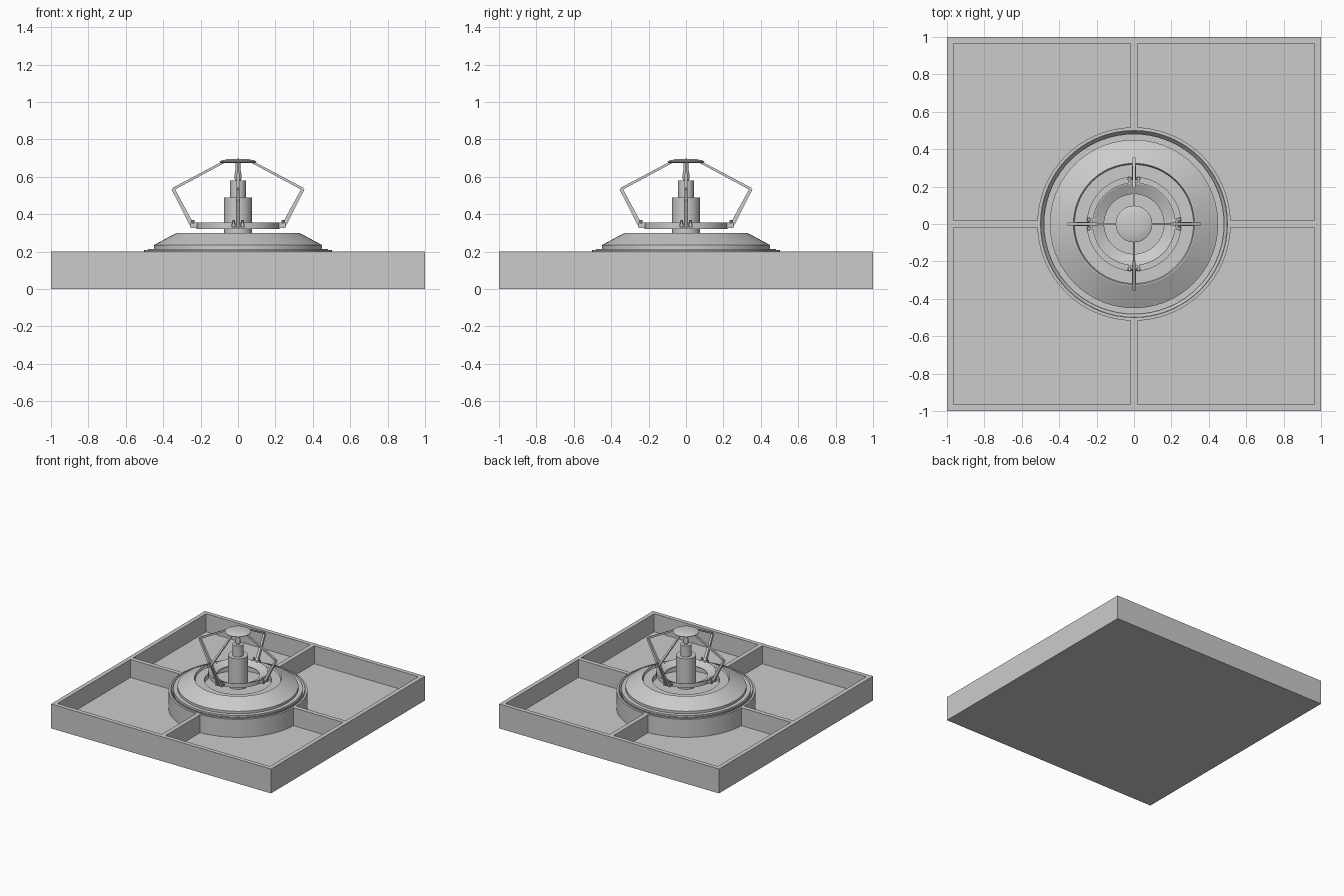
import bpy, bmesh, math
from mathutils import Vector, Matrix

cube = bpy.data.objects.get("Cube")
if cube:
    bpy.data.objects.remove(cube, do_unlink=True)

GREY = (0.6, 0.6, 0.6, 1)
grey = bpy.data.materials.new("plain_grey")
grey.use_nodes = True
grey.diffuse_color = GREY
grey.node_tree.nodes["Principled BSDF"].inputs["Base Color"].default_value = GREY


def finish(name, bm, smooth=False):
    """Turn a bmesh into a named grey object."""
    bmesh.ops.recalc_face_normals(bm, faces=bm.faces)
    mesh = bpy.data.meshes.new(name)
    bm.to_mesh(mesh)
    bm.free()
    mesh.materials.append(grey)
    obj = bpy.data.objects.new(name, mesh)
    bpy.context.collection.objects.link(obj)
    if smooth:
        bpy.ops.object.select_all(action="DESELECT")
        obj.select_set(True)
        bpy.context.view_layer.objects.active = obj
        bpy.ops.object.shade_smooth_by_angle(angle=math.radians(25))
    return obj


def lathe(name, profile, steps=72):
    """Revolve (radius, height) points about z."""
    bm = bmesh.new()
    verts = [bm.verts.new((r, 0, z)) for r, z in profile]
    edges = [bm.edges.new(pair) for pair in zip(verts, verts[1:])]
    bmesh.ops.spin(bm, geom=verts + edges, cent=(0, 0, 0), axis=(0, 0, 1),
                   angle=math.tau, steps=steps, use_duplicate=False)
    bmesh.ops.remove_doubles(bm, verts=bm.verts, dist=0.0001)
    return finish(name, bm, True)


def add_box(bm, low, high):
    low, high = Vector(low), Vector(high)
    bmesh.ops.create_cube(bm, size=1, matrix=Matrix.Translation((low + high) / 2)
                          @ Matrix.Diagonal((*(high - low), 1)))


def add_rod(bm, start, end, r1, r2, sides=10):
    """Tapered rod between two points, with flats facing sideways."""
    start, end = Vector(start), Vector(end)
    span = end - start
    turn = span.to_track_quat("Z", "Y").to_matrix().to_4x4()
    turn = turn @ Matrix.Rotation(math.pi / sides, 4, "Z")
    bmesh.ops.create_cone(bm, cap_ends=True, segments=sides, radius1=r1, radius2=r2,
                          depth=span.length,
                          matrix=Matrix.Translation((start + end) / 2) @ turn)


# Square tray: floor, outer walls and cross ribs
FLOOR, RIM, INNER, RIB = 0.052, 0.2, 0.965, 0.018
bm = bmesh.new()
add_box(bm, (-1, -1, 0), (1, 1, FLOOR))
for s in (-1, 1):
    a, b = sorted((s, s * INNER))
    add_box(bm, (a, -1, FLOOR), (b, 1, RIM))
    add_box(bm, (-INNER, a, FLOOR), (INNER, b, RIM))
    a, b = sorted((s * 0.51, s * INNER))
    add_box(bm, (a, -RIB, FLOOR), (b, RIB, RIM))
    add_box(bm, (-RIB, a, FLOOR), (RIB, b, RIM))
finish("tray", bm)

# Round drum with grooved rim, sloped dome and recessed centre
lathe("drum_and_dome", [
    (0.517, FLOOR), (0.517, 0.2), (0.502, 0.2), (0.502, 0.21), (0.498, 0.21),
    (0.482, 0.19), (0.482, 0.215), (0.45, 0.215), (0.45, 0.235), (0.33, 0.3),
    (0.324, 0.3), (0.318, 0.282), (0.25, 0.282), (0.25, 0.24), (0, 0.24)])

# Stepped centre column with slim spindle
lathe("column", [(0.075, 0.24), (0.075, 0.49), (0.042, 0.49), (0.042, 0.58),
                 (0.016, 0.58), (0.02, 0.605), (0.014, 0.635), (0.012, 0.68)], 40)

# Domed cap
lathe("cap", [(0, 0.674), (0.088, 0.674), (0.098, 0.679), (0.098, 0.683),
              (0.085, 0.689), (0.045, 0.696), (0, 0.697)], 40)

# Ring that carries the arms, dished towards the column
lathe("support_ring", [(0.16, 0.322), (0.222, 0.322), (0.222, 0.356),
                       (0.216, 0.356), (0.16, 0.328), (0.16, 0.322)])

# Four bent arms on hinge brackets
for i, side in enumerate(("left", "back", "right", "front")):
    spin = Matrix.Rotation(i * math.pi / 2, 3, "Z")

    bm = bmesh.new()
    knee = (0.347, 0, 0.535)
    add_rod(bm, (0.242, 0, 0.335), knee, 0.016, 0.012, 4)
    add_rod(bm, knee, (0.075, 0, 0.68), 0.01, 0.009, 4)
    bmesh.ops.rotate(bm, verts=bm.verts, matrix=spin)
    finish(side + "_arm", bm)

    bm = bmesh.new()
    add_rod(bm, (0.242, -0.036, 0.341), (0.242, 0.036, 0.341), 0.008, 0.008)
    for s in (-1, 1):
        a, b = sorted((s * 0.018, s * 0.03))
        add_box(bm, (0.21, a, 0.326), (0.254, b, 0.356))
        add_rod(bm, (0.24, s * 0.024, 0.35), (0.24, s * 0.024, 0.37), 0.008, 0.008)
    bmesh.ops.rotate(bm, verts=bm.verts, matrix=spin)
    finish(side + "_hinge", bm, True)
